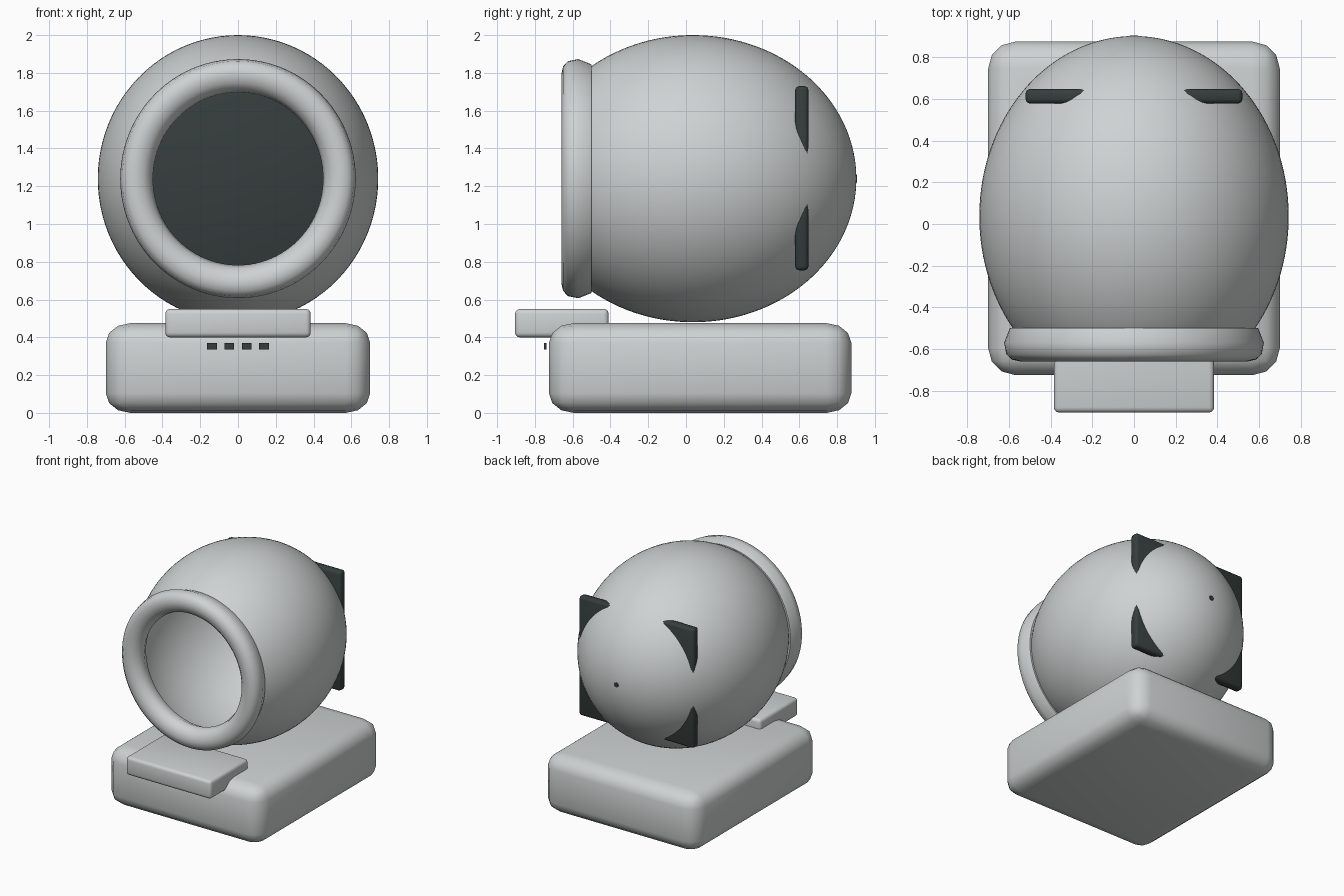
import bpy, bmesh, math
from mathutils import Matrix

cube = bpy.data.objects.get("Cube")
if cube:
    bpy.data.objects.remove(cube, do_unlink=True)


def material(name, rgb):
    m = bpy.data.materials.new(name)
    m.use_nodes = True
    m.diffuse_color = (*rgb, 1)
    m.node_tree.nodes["Principled BSDF"].inputs["Base Color"].default_value = (*rgb, 1)
    return m


GREY = material("light grey plastic", (0.62, 0.645, 0.645))
DARK = material("dark green grey", (0.036, 0.048, 0.046))


def finish(name, bm, mat, angle=50):
    mesh = bpy.data.meshes.new(name)
    bm.to_mesh(mesh)
    bm.free()
    mesh.materials.append(mat)
    ob = bpy.data.objects.new(name, mesh)
    bpy.context.collection.objects.link(ob)
    bpy.ops.object.select_all(action="DESELECT")
    ob.select_set(True)
    bpy.context.view_layer.objects.active = ob
    bpy.ops.object.shade_smooth_by_angle(angle=math.radians(angle))
    return ob


def rounded_box(name, mat, low, high, bevel=0, segments=3, squash=1):
    """Box between two corners; squash flattens the bevel vertically."""
    size = [b - a for a, b in zip(low, high)]
    mid = [(a + b) / 2 for a, b in zip(low, high)]
    bm = bmesh.new()
    bmesh.ops.create_cube(bm, size=1)
    bmesh.ops.scale(bm, vec=(size[0], size[1], size[2] / squash), verts=bm.verts)
    if bevel:
        bmesh.ops.bevel(bm, geom=bm.edges[:], offset=bevel, segments=segments,
                        profile=0.5, affect="EDGES")
    bmesh.ops.scale(bm, vec=(1, 1, squash), verts=bm.verts)
    bmesh.ops.translate(bm, vec=mid, verts=bm.verts)
    return finish(name, bm, mat)


HEAD_Z = 1.24


def lathe(name, mat, profile, x_scale, closed=False, steps=96):
    """Turn (y, radius) points around the front-to-back axis of the head."""
    bm = bmesh.new()
    verts = [bm.verts.new((0, y, r)) for y, r in profile]
    edges = [bm.edges.new(pair) for pair in zip(verts, verts[1:])]
    if closed:
        edges.append(bm.edges.new((verts[-1], verts[0])))
    bmesh.ops.spin(bm, geom=verts + edges, cent=(0, 0, 0), axis=(0, 1, 0),
                   angle=math.tau, steps=steps, use_merge=True)
    bmesh.ops.remove_doubles(bm, verts=bm.verts, dist=0.0005)
    bmesh.ops.recalc_face_normals(bm, faces=bm.faces)
    bmesh.ops.scale(bm, vec=(x_scale, 1, 1), verts=bm.verts)
    bmesh.ops.translate(bm, vec=(0, 0, HEAD_Z), verts=bm.verts)
    return finish(name, bm, mat)


# Base block and front tray
rounded_box("base", GREY, (-0.7, -0.725, 0), (0.7, 0.875, 0.475), 0.13, 3, 0.8)
rounded_box("front_tray", GREY, (-0.385, -0.905, 0.4), (0.385, -0.41, 0.55), 0.025)

# Row of small buttons under the tray
for i in range(4):
    x = (i - 1.5) * 0.092
    rounded_box(f"button_{i + 1}", DARK, (x - 0.026, -0.752, 0.335),
                (x + 0.026, -0.738, 0.371))

# Hollow egg-shaped shell, open at the front
CENTRE_Y, LENGTH, RADIUS = 0.037, 0.865, 0.76
opening = math.acos((-0.52 - CENTRE_Y) / LENGTH)
arc = [opening * i / 48 for i in range(49)]
lathe("shell", GREY, [(CENTRE_Y + LENGTH * math.cos(a), RADIUS * math.sin(a))
                      for a in arc], 0.977)

# Rounded rim around the opening
rim = [(-0.5, 0.49), (-0.5, 0.605), (-0.57, 0.633), (-0.625, 0.622),
       (-0.651, 0.594), (-0.66, 0.553), (-0.648, 0.507), (-0.618, 0.473),
       (-0.57, 0.457)]
lathe("rim", GREY, rim, 0.985, closed=True)

# Square panel inside, its corners passing through the shell
rounded_box("back_panel", DARK, (-0.52, 0.578, 0.755), (0.52, 0.648, 1.73), 0.02, 2)

# Pin reaching the rear of the shell
bm = bmesh.new()
bmesh.ops.create_cone(bm, cap_ends=True, segments=16, radius1=0.02, radius2=0.02,
                      depth=0.27,
                      matrix=Matrix.Translation((0, 0.77, HEAD_Z))
                      @ Matrix.Rotation(math.pi / 2, 4, "X"))
finish("rear_pin", bm, DARK)
